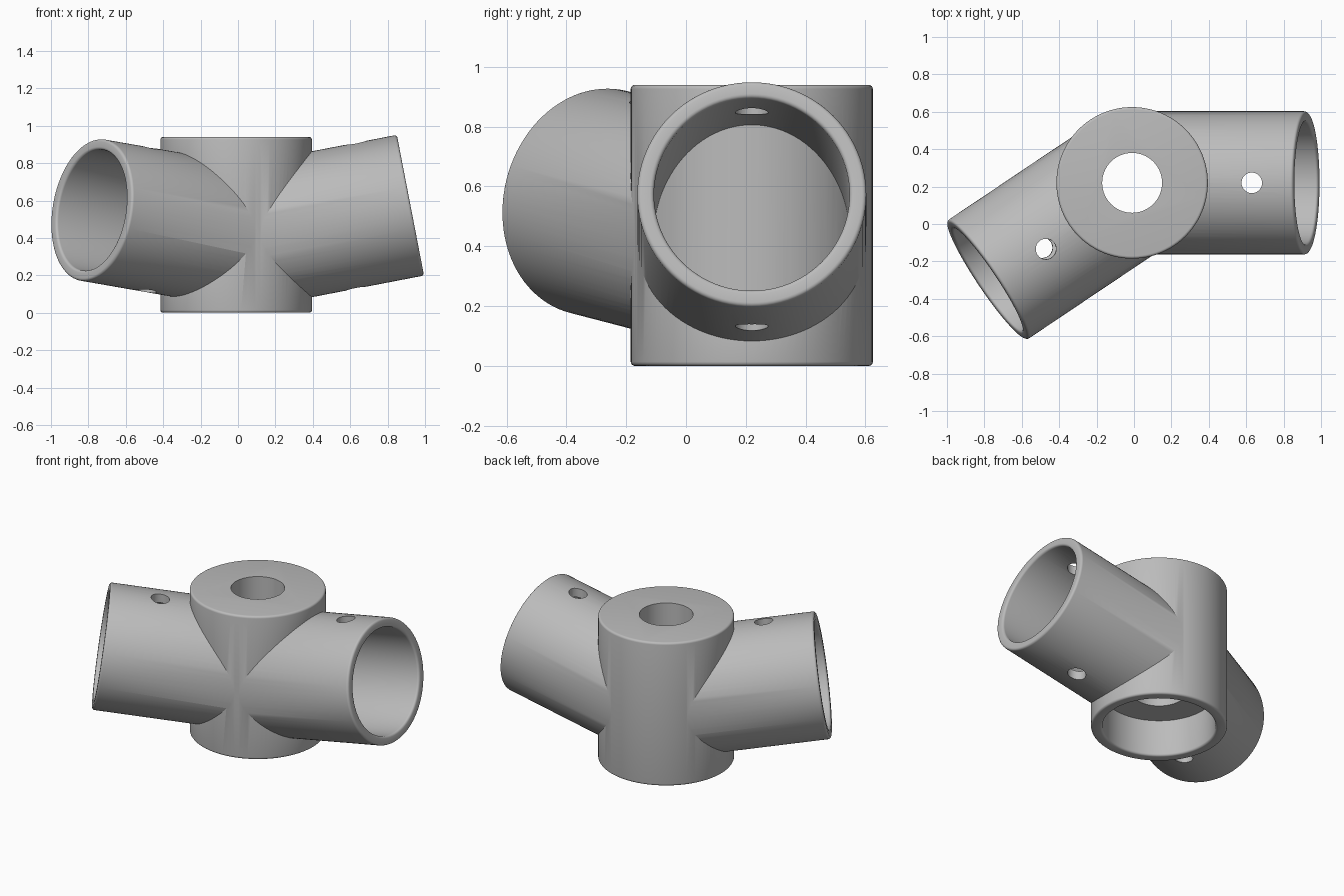
import bpy, bmesh, math
from mathutils import Vector, Matrix

cube = bpy.data.objects.get("Cube")
if cube:
    bpy.data.objects.remove(cube, do_unlink=True)

grey = bpy.data.materials.new("plain grey")
grey.use_nodes = True
colour = (0.5, 0.5, 0.5, 1)
grey.diffuse_color = colour
grey.node_tree.nodes["Principled BSDF"].inputs["Base Color"].default_value = colour

SEGMENTS = 96
FILLET = 0.014
HUB = Vector((-0.01, 0.22, 0))
HUB_RADIUS, HUB_HEIGHT = 0.405, 0.94
ARM_RADIUS, BORE_RADIUS = 0.383, 0.327


def fillet(r, z, dr, dz, steps=4):
    """Rounded corner at (r, z); dr and dz point from the corner into the fillet."""
    out = []
    for i in range(steps + 1):
        a = math.pi / 2 * i / steps
        out.append((r + dr * FILLET * (1 - math.cos(a)),
                    z + dz * FILLET * (1 - math.sin(a))))
    return out


def lathe(name, profile, matrix, ring=False, segments=SEGMENTS):
    """Revolve a profile about z; a ring profile is closed, others are capped."""
    bm = bmesh.new()
    rows = []
    for r, z in profile:
        rows.append([bm.verts.new((r * math.cos(t), r * math.sin(t), z))
                     for t in (math.tau * k / segments for k in range(segments))])
    pairs = list(zip(rows, rows[1:]))
    if ring:
        pairs.append((rows[-1], rows[0]))
    else:
        bm.faces.new(rows[0])
        bm.faces.new(rows[-1])
    for a, b in pairs:
        for k in range(segments):
            n = (k + 1) % segments
            bm.faces.new((a[k], a[n], b[n], b[k]))
    bmesh.ops.recalc_face_normals(bm, faces=bm.faces)
    mesh = bpy.data.meshes.new(name)
    bm.to_mesh(mesh)
    bm.free()
    mesh.materials.append(grey)
    obj = bpy.data.objects.new(name, mesh)
    obj.matrix_world = matrix
    bpy.context.collection.objects.link(obj)
    return obj


def combine(target, other, operation):
    """Apply a boolean and discard the second object."""
    mod = target.modifiers.new(operation.lower(), "BOOLEAN")
    mod.operation, mod.solver, mod.object = operation, "EXACT", other
    bpy.context.view_layer.update()
    bpy.context.view_layer.objects.active = target
    bpy.ops.object.modifier_apply(modifier=mod.name)
    bpy.data.objects.remove(other, do_unlink=True)


def along(start, end):
    turn = (end - start).to_track_quat("Z", "Y").to_matrix().to_4x4()
    return Matrix.Translation(start) @ turn


# Upright hub with rounded rims
hub = lathe("pipe_connector",
            fillet(HUB_RADIUS, 0, -1, 1)[::-1] + fillet(HUB_RADIUS, HUB_HEIGHT, -1, -1),
            Matrix.Translation(HUB))

# Tilted arms, each an open tube with a pin hole through its wall
arms = [
    ("left_arm", Vector((-0.01, 0.22, 0.395)), Vector((0.922, 0.22, 0.575)),
     Vector((0.63, 0.22, -0.2)), Vector((0.63, 0.22, 1.2))),
    ("right_arm", Vector((-0.01, 0.22, 0.415)), Vector((-0.785, -0.30, 0.55)),
     Vector((-0.50, -0.123, -0.2)), Vector((-0.462, -0.137, 1.2))),
]
for name, start, end, pin_low, pin_high in arms:
    length = (end - start).length
    profile = ([(BORE_RADIUS, 0), (ARM_RADIUS, 0)]
               + fillet(ARM_RADIUS, length, -1, -1)[::1]
               + fillet(BORE_RADIUS, length, 1, -1)[::-1])
    arm = lathe(name, profile, along(start, end), ring=True)
    pin = lathe("pin_cutter", [(0.055, 0), (0.055, (pin_high - pin_low).length)],
                along(pin_low, pin_high), segments=32)
    combine(arm, pin, "DIFFERENCE")
    combine(hub, arm, "UNION")

# Wide socket below and narrow hole through the top
socket = fillet(0.337, 0, 1, 1)
socket = [(0.337 + FILLET, -0.1)] + socket[::-1] + [(0.337, 0.24), (0.16, 0.24), (0.16, 1.1)]
socket = sorted(set(socket), key=lambda p: (p[1], -p[0]))
combine(hub, lathe("socket_cutter", socket, Matrix.Translation(HUB)), "DIFFERENCE")

# Smooth walls, crisp edges
bpy.ops.object.select_all(action="DESELECT")
hub.select_set(True)
bpy.context.view_layer.objects.active = hub
bpy.ops.object.shade_smooth_by_angle(angle=math.radians(30))
